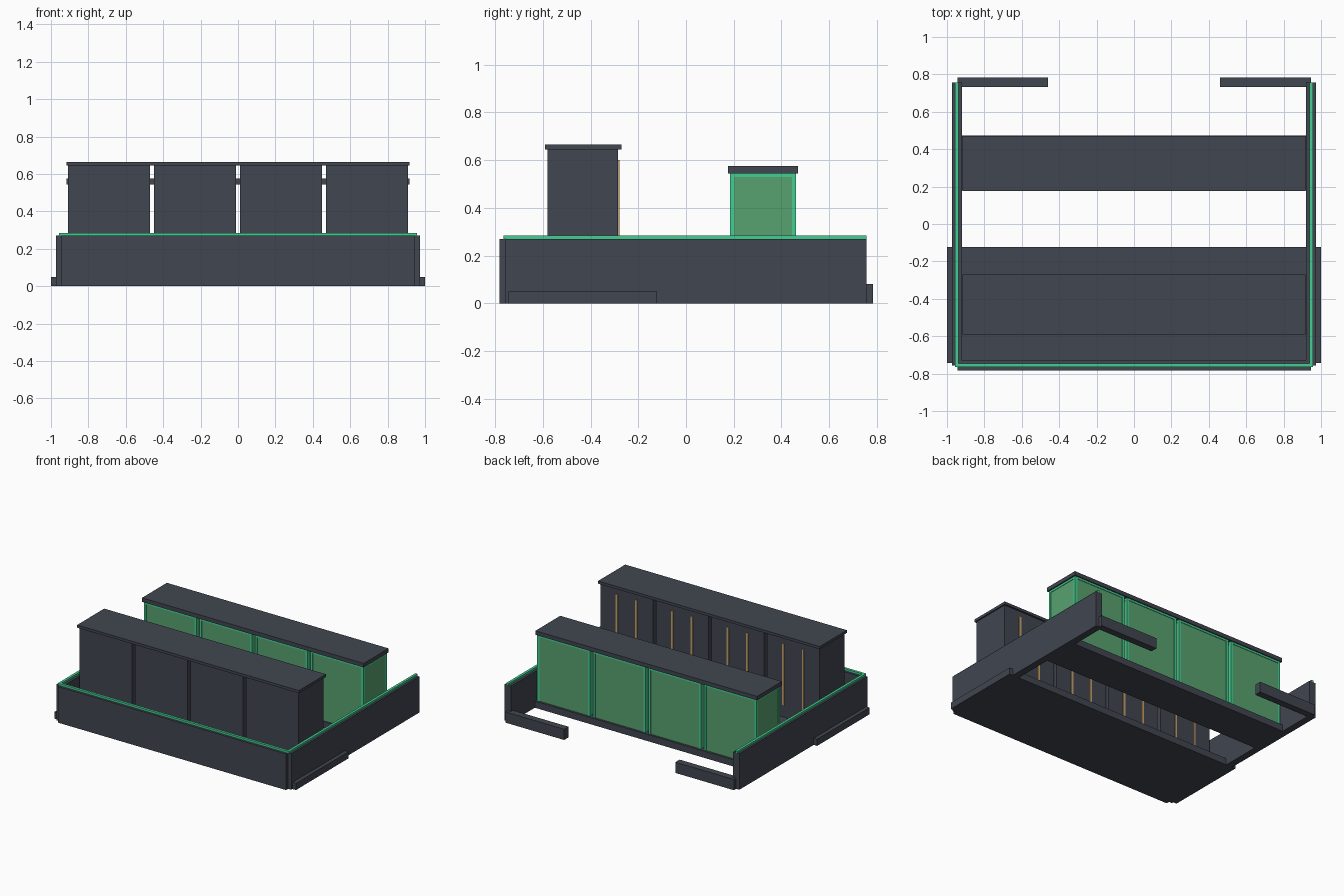
import bpy

if "Cube" in bpy.data.objects:
    bpy.data.objects.remove(bpy.data.objects["Cube"])


def srgb(r, g, b):
    def lin(c):
        c /= 255
        return c / 12.92 if c <= 0.04045 else ((c + 0.055) / 1.055) ** 2.4
    return (lin(r), lin(g), lin(b), 1)


def material(name, rgb):
    m = bpy.data.materials.new(name)
    m.diffuse_color = srgb(*rgb)
    m.use_nodes = True
    m.node_tree.nodes["Principled BSDF"].inputs["Base Color"].default_value = m.diffuse_color
    return m


SLATE = material("slate_grey", (65, 70, 80))
TRIM = material("bright_green", (66, 206, 145))
GLASS = material("green_glass", (88, 162, 112))
BRASS = material("tan_brass", (196, 160, 104))


def box(name, x, y, z, mat):
    """Box given by its (min, max) range on each axis."""
    ranges = (x, y, z)
    bpy.ops.mesh.primitive_cube_add(size=1, location=[(a + b) / 2 for a, b in ranges])
    o = bpy.context.object
    o.name = name
    o.scale = [b - a for a, b in ranges]
    bpy.ops.object.transform_apply(location=False, rotation=False, scale=True)
    o.data.materials.append(mat)
    return o


def pair(name, x, y, z, mat):
    """The same box on the right and mirrored on the left."""
    box(name + "_right", x, y, z, mat)
    box(name + "_left", (-x[1], -x[0]), y, z, mat)


# Perimeter walls with the open rear, and the low rear kerbs
box("front_wall", (-0.945, 0.945), (-0.782, -0.73), (0, 0.27), SLATE)
pair("side_wall", (0.92, 0.972), (-0.757, 0.757), (0, 0.27), SLATE)
pair("rear_kerb", (0.46, 0.945), (0.733, 0.784), (0, 0.08), SLATE)

# Bright edging strip along the wall tops
box("front_trim", (-0.957, 0.957), (-0.765, -0.746), (0.27, 0.285), TRIM)
pair("side_trim", (0.938, 0.957), (-0.746, 0.757), (0.27, 0.285), TRIM)

# Floor slabs
box("front_floor", (-1, 1), (-0.743, -0.122), (0, 0.05), SLATE)
box("rear_floor", (-0.92, 0.92), (0.18, 0.474), (0, 0.05), SLATE)

# Roofs over both rows
box("front_roof", (-0.918, 0.918), (-0.592, -0.271), (0.645, 0.665), SLATE)
box("rear_roof", (-0.918, 0.918), (0.176, 0.47), (0.545, 0.575), SLATE)

HALF = 0.2185
Y0, Y1, POST = 0.184, 0.462, 0.018
for i, cx in enumerate((-0.69, -0.23, 0.23, 0.69)):
    # Closed cabinet with two door handles
    xr = (cx - HALF, cx + HALF)
    box(f"cabinet_{i}", xr, (-0.58, -0.284), (0.05, 0.645), SLATE)
    for side in (-1, 1):
        hx = cx + side * 0.082
        box(f"handle_{i}", (hx - 0.008, hx + 0.008), (-0.284, -0.278), (0.14, 0.6), BRASS)

    # Glass case with corner posts and top rails
    box(f"glass_case_{i}", (xr[0] + 0.004, xr[1] - 0.004), (Y0 + 0.004, Y1 - 0.004),
        (0.05, 0.544), GLASS)
    for px in (xr[0], xr[1] - POST):
        for py in (Y0, Y1 - POST):
            box(f"case_post_{i}", (px, px + POST), (py, py + POST), (0.05, 0.545), TRIM)
        box(f"case_end_rail_{i}", (px, px + POST), (Y0 + POST, Y1 - POST), (0.53, 0.545), TRIM)
    for py in (Y0, Y1 - POST):
        box(f"case_long_rail_{i}", (xr[0] + POST, xr[1] - POST), (py, py + POST),
            (0.53, 0.545), TRIM)
